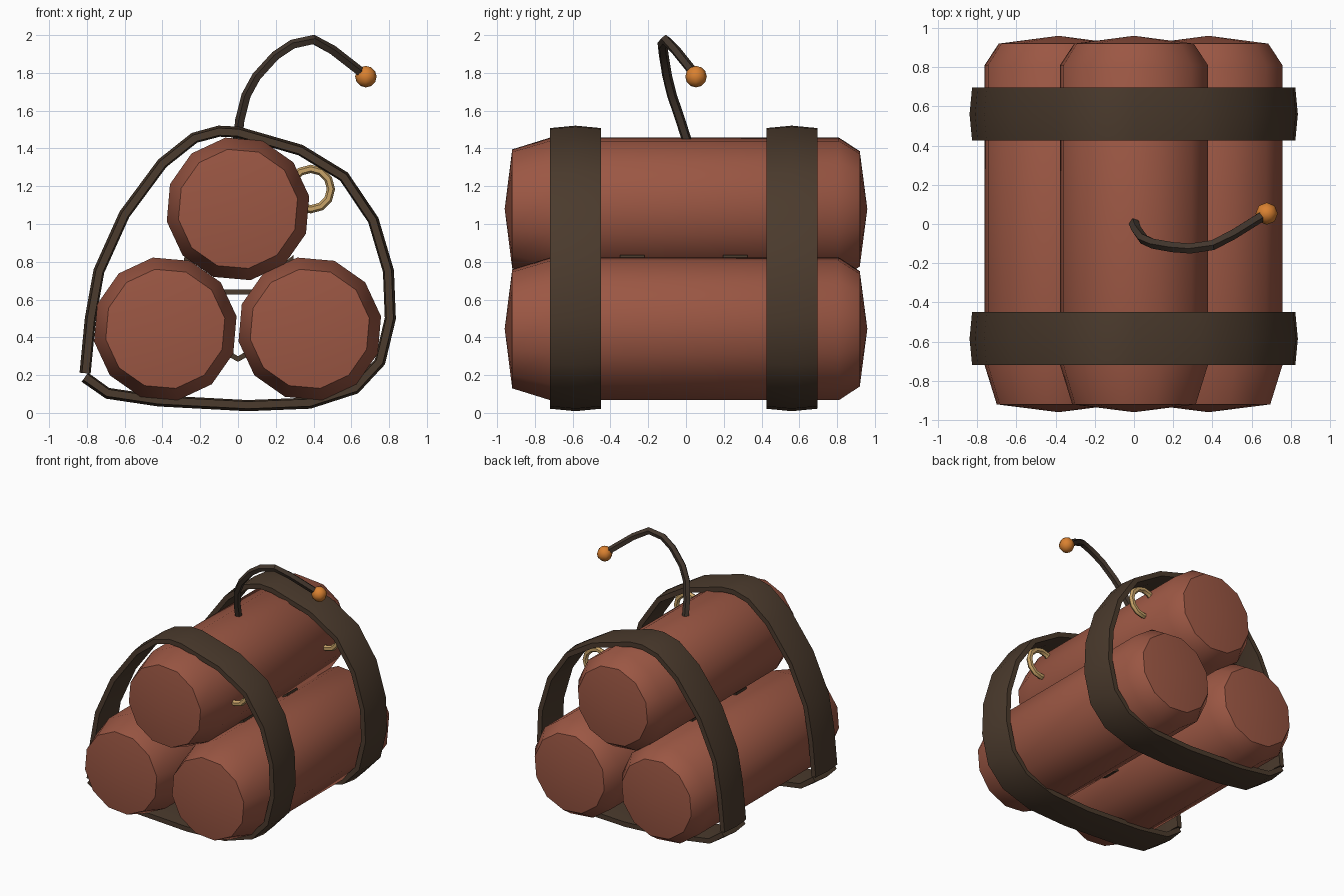
import bpy, bmesh, math
from mathutils import Vector

if "Cube" in bpy.data.objects:
    bpy.data.objects.remove(bpy.data.objects["Cube"])


def material(name, rgb):
    m = bpy.data.materials.new(name)
    m.diffuse_color = (*rgb, 1)
    m.use_nodes = True
    m.node_tree.nodes["Principled BSDF"].inputs["Base Color"].default_value = m.diffuse_color
    return m


RED = material("brick red", (0.33, 0.095, 0.057))
STRAP = material("dark brown", (0.070, 0.043, 0.026))
CORD = material("fuse brown", (0.055, 0.037, 0.026))
TAN = material("tan", (0.58, 0.37, 0.14))
ORANGE = material("ember orange", (0.70, 0.22, 0.03))


def finish(bm, name, mat, angle=40):
    bmesh.ops.recalc_face_normals(bm, faces=bm.faces)
    me = bpy.data.meshes.new(name)
    bm.to_mesh(me)
    bm.free()
    me.materials.append(mat)
    ob = bpy.data.objects.new(name, me)
    bpy.context.collection.objects.link(ob)
    bpy.ops.object.select_all(action='DESELECT')
    ob.select_set(True)
    bpy.context.view_layer.objects.active = ob
    bpy.ops.object.shade_smooth_by_angle(angle=math.radians(angle))
    return ob


def skin(bm, rings, closed=False):
    """Join successive vertex rings with quads; cap open ends."""
    n = len(rings[0])
    pairs = list(zip(rings, rings[1:])) + ([(rings[-1], rings[0])] if closed else [])
    for a, b in pairs:
        for i in range(n):
            j = (i + 1) % n
            bm.faces.new((a[i], a[j], b[j], b[i]))
    if not closed:
        bm.faces.new(rings[0])
        bm.faces.new(rings[-1])


def sweep(name, path, section, mat, closed=False):
    """Sweep a (normal, side) section along a path; side stays close to +y."""
    bm = bmesh.new()
    pts = [Vector(p) for p in path]
    n = len(pts)
    rings = []
    for i, p in enumerate(pts):
        if closed:
            a, b = pts[i - 1], pts[(i + 1) % n]
        else:
            a, b = pts[max(i - 1, 0)], pts[min(i + 1, n - 1)]
        t = (b - a).normalized()
        nor = t.cross(Vector((0, 1, 0))).normalized()
        side = nor.cross(t)
        rings.append([bm.verts.new(p + nor * u + side * v) for u, v in section])
    skin(bm, rings, closed)
    return finish(bm, name, mat)


def circle(r, n):
    return [(r * math.cos(2 * math.pi * i / n), r * math.sin(2 * math.pi * i / n))
            for i in range(n)]


# Three sticks with chamfered, slightly domed ends
def stick(name, cx, cz):
    bm = bmesh.new()
    rings = []
    for y, r in ((-0.92, 0.32), (-0.72, 0.383), (0.81, 0.383), (0.92, 0.31)):
        rings.append([bm.verts.new((cx + r * math.cos(a), y, cz + r * math.sin(a)))
                      for a in (math.radians(10 + 30 * k) for k in range(12))])
    for a, b in zip(rings, rings[1:]):
        for i in range(12):
            j = (i + 1) % 12
            bm.faces.new((a[i], a[j], b[j], b[i]))
    for ring, y in ((rings[0], -0.96), (rings[-1], 0.96)):
        tip = bm.verts.new((cx, y, cz))
        for i in range(12):
            bm.faces.new((ring[i], ring[(i + 1) % 12], tip))
    finish(bm, name, RED)


stick("top_stick", 0, 1.08)
stick("left_stick", -0.385, 0.445)
stick("right_stick", 0.38, 0.445)

# Two wide straps, open at the lower left corner
strap_path = [(-0.81, 0.19), (-0.69, 0.105), (-0.42, 0.065), (0.05, 0.04), (0.38, 0.053),
              (0.62, 0.13), (0.75, 0.27), (0.805, 0.5), (0.795, 0.75), (0.715, 1.02),
              (0.56, 1.25), (0.33, 1.39), (0.0, 1.485), (-0.1, 1.49), (-0.23, 1.455),
              (-0.4, 1.32), (-0.6, 1.05), (-0.735, 0.75), (-0.78, 0.5), (-0.808, 0.21)]
strap_section = [(-0.018, -0.135), (-0.031, 0), (-0.018, 0.135),
                 (0.02, 0.135), (0.028, 0), (0.02, -0.135)]
for name, y in (("front_strap", -0.585), ("back_strap", 0.56)):
    sweep(name, [(x, y, z) for x, z in strap_path], strap_section, STRAP)

# Narrow inner bands woven between the sticks
band_path = [(0, 0.285), (0.2, 0.4), (0.3, 0.6), (0.29, 0.82),
             (0.08, 0.64), (-0.08, 0.64), (-0.28, 0.82), (-0.3, 0.6), (-0.2, 0.4)]
band_section = [(-0.015, -0.065), (-0.015, 0.065), (0.015, 0.065), (0.015, -0.065)]
for name, y in (("front_inner_band", -0.285), ("back_inner_band", 0.26)):
    sweep(name, [(x, y, z) for x, z in band_path], band_section, STRAP, closed=True)

# Tan rings sunk into the top stick under the straps
for name, y in (("front_ring", -0.585), ("back_ring", 0.56)):
    sweep(name, [(0.385 + u, y, 1.185 + v) for u, v in circle(0.107, 12)],
          circle(0.022, 6), TAN, closed=True)

# Bent fuse and its glowing tip
fuse_path = [(0.0, 0.005, 1.44), (0.012, -0.03, 1.55), (0.045, -0.075, 1.68),
             (0.10, -0.10, 1.78), (0.2, -0.118, 1.89), (0.29, -0.125, 1.95),
             (0.4, -0.108, 1.975), (0.5, -0.055, 1.92), (0.66, 0.045, 1.795)]
sweep("fuse", fuse_path, circle(0.027, 5), CORD)

bm = bmesh.new()
bmesh.ops.create_uvsphere(bm, u_segments=8, v_segments=6, radius=0.057)
bmesh.ops.translate(bm, verts=bm.verts, vec=(0.677, 0.053, 1.78))
finish(bm, "fuse_tip", ORANGE, 50)
